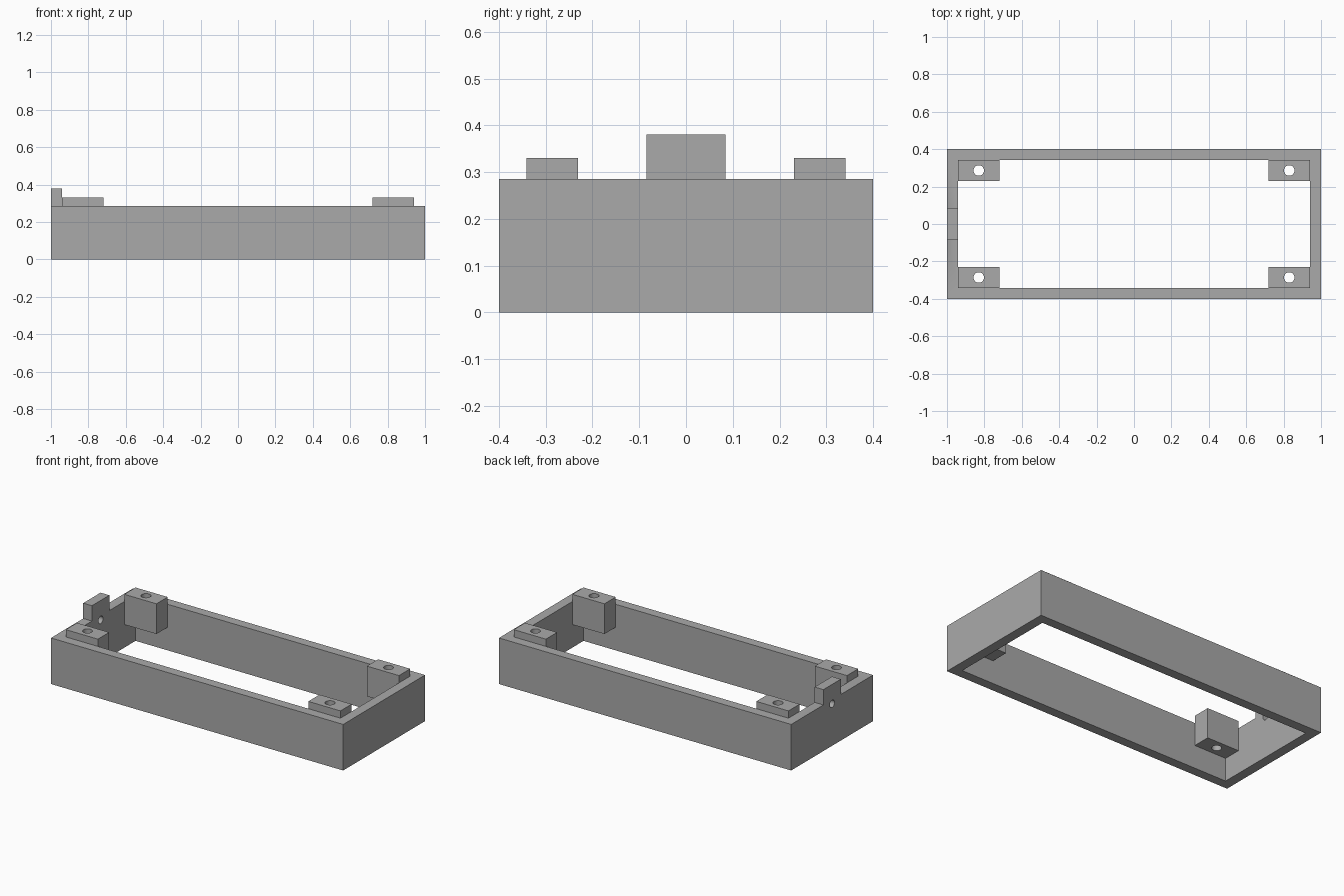
import bpy
import math

if "Cube" in bpy.data.objects:
    bpy.data.objects.remove(bpy.data.objects["Cube"])

WALL_H, POST_TOP, POST_BASE = 0.285, 0.33, 0.143
INNER_X, INNER_Y = 0.94, 0.341

grey = bpy.data.materials.new("mid grey")
grey.diffuse_color = (0.4, 0.4, 0.4, 1)
grey.use_nodes = True
grey.node_tree.nodes["Principled BSDF"].inputs["Base Color"].default_value = grey.diffuse_color


def box(name, x, y, z):
    """Box from (min, max) ranges."""
    mid = [(a + b) / 2 for a, b in (x, y, z)]
    bpy.ops.mesh.primitive_cube_add(size=1, location=mid)
    ob = bpy.context.object
    ob.name = name
    ob.scale = [b - a for a, b in (x, y, z)]
    bpy.ops.object.transform_apply(location=True, rotation=False, scale=True)
    ob.data.materials.append(grey)
    return ob


def rod(name, radius, loc, rot=(0, 0, 0)):
    """Round cutter for screw holes."""
    bpy.ops.mesh.primitive_cylinder_add(vertices=32, radius=radius, depth=0.5,
                                        location=loc, rotation=rot)
    ob = bpy.context.object
    ob.name = name
    ob.data.materials.append(grey)
    return ob


def combine(target, tool, operation):
    mod = target.modifiers.new(operation.lower(), 'BOOLEAN')
    mod.operation, mod.object, mod.solver = operation, tool, 'EXACT'
    bpy.context.view_layer.objects.active = target
    bpy.ops.object.modifier_apply(modifier=mod.name)
    bpy.data.objects.remove(tool)


# Open rectangular frame with a raised tab on the left end
frame = box("frame", (-1, 1), (-0.4, 0.4), (0, WALL_H))
tab = box("tab", (-1, -INNER_X), (-0.085, 0.085), (0.15, 0.38))
combine(frame, tab, 'UNION')
opening = box("opening", (-INNER_X, INNER_X), (-INNER_Y, INNER_Y), (-0.1, 0.5))
combine(frame, opening, 'DIFFERENCE')

# Sideways hole through the end wall below the tab
side_hole = rod("side_hole", 0.023, (-0.97, 0, 0.26), (0, math.pi / 2, 0))
combine(frame, side_hole, 'DIFFERENCE')

# Four corner screw posts, hung on the walls above the floor
for sx, side in ((-1, "left"), (1, "right")):
    for sy, end in ((-1, "front"), (1, "back")):
        post = box(f"{end}_{side}_screw_post",
                   sorted((sx * 0.72, sx * INNER_X)),
                   sorted((sy * 0.231, sy * INNER_Y)),
                   (POST_BASE, POST_TOP))
        hole = rod("screw_hole", 0.028, (sx * 0.83, sy * 0.286, 0.25))
        combine(post, hole, 'DIFFERENCE')

# Flat walls, smooth hole bores
for ob in bpy.context.scene.objects:
    ob.select_set(True)
    bpy.context.view_layer.objects.active = ob
bpy.ops.object.shade_smooth_by_angle(angle=math.radians(30))
